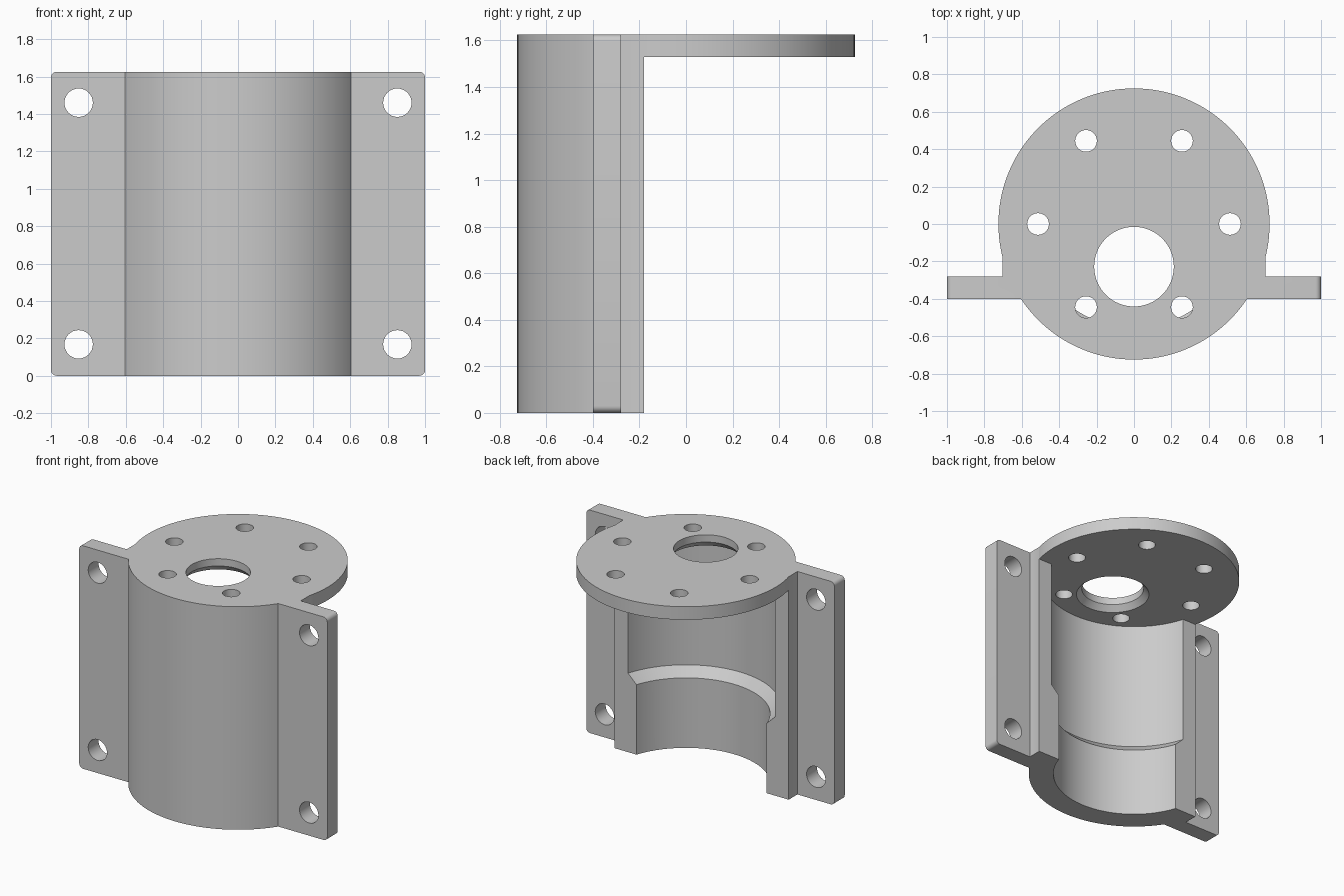
import bpy, bmesh, math
from mathutils import Matrix

cube = bpy.data.objects.get("Cube")
if cube:
    bpy.data.objects.remove(cube, do_unlink=True)

HEIGHT, DISC_BOTTOM = 1.625, 1.53
RADIUS, BACK = 0.725, -0.18

grey = bpy.data.materials.new("plain_grey")
grey.use_nodes = True
colour = (0.6, 0.6, 0.6, 1)
grey.diffuse_color = colour
grey.node_tree.nodes["Principled BSDF"].inputs["Base Color"].default_value = colour


def finish(name, bm):
    bmesh.ops.recalc_face_normals(bm, faces=bm.faces)
    mesh = bpy.data.meshes.new(name)
    bm.to_mesh(mesh)
    bm.free()
    mesh.materials.append(grey)
    obj = bpy.data.objects.new(name, mesh)
    bpy.context.collection.objects.link(obj)
    return obj


def box(name, x0, x1, y0, y1, z0, z1, corner=0):
    """Box, optionally with the four edges along y rounded."""
    bm = bmesh.new()
    bmesh.ops.create_cube(bm, size=1)
    size = Matrix.Diagonal((x1 - x0, y1 - y0, z1 - z0, 1))
    centre = Matrix.Translation(((x0 + x1) / 2, (y0 + y1) / 2, (z0 + z1) / 2))
    bm.transform(centre @ size)
    if corner:
        edges = [e for e in bm.edges
                 if abs(e.verts[0].co.y - e.verts[1].co.y) > 0.01]
        bmesh.ops.bevel(bm, geom=edges, offset=corner, segments=6,
                        profile=0.5, affect='EDGES')
    return finish(name, bm)


def lathe(name, profile, place=Matrix(), sides=48):
    """Closed round solid from (radius, height) pairs."""
    bm = bmesh.new()
    rings = []
    for r, z in profile:
        rings.append([bm.verts.new((r * math.cos(t), r * math.sin(t), z))
                      for t in (2 * math.pi * i / sides for i in range(sides))])
    for low, high in zip(rings, rings[1:]):
        for i in range(sides):
            j = (i + 1) % sides
            bm.faces.new((low[i], low[j], high[j], high[i]))
    bm.faces.new(rings[0][::-1])
    bm.faces.new(rings[-1])
    bm.transform(place)
    return finish(name, bm)


def combine(target, other, operation):
    mod = target.modifiers.new(other.name, 'BOOLEAN')
    mod.object = other
    mod.operation = operation
    mod.solver = 'EXACT'
    bpy.context.view_layer.objects.active = target
    bpy.ops.object.modifier_apply(modifier=mod.name)
    bpy.data.objects.remove(other, do_unlink=True)


# Round body with flat side blocks and a rounded mounting plate
bracket = lathe("mounting_bracket", [(RADIUS, 0), (RADIUS, HEIGHT)], sides=128)
combine(bracket, box("side_blocks", -0.702, 0.702, -0.34, -0.1, 0, HEIGHT), 'UNION')
combine(bracket, box("flange_plate", -1, 1, -0.4, -0.28, 0, HEIGHT, 0.03), 'UNION')

# Open back below the top disc
combine(bracket, box("back_cutter", -1.2, 1.2, BACK, 1, -0.1, DISC_BOTTOM), 'DIFFERENCE')

# Stepped inner bore
bore = [(0.555, -0.1), (0.555, 0.51), (0.62, 0.575), (0.62, DISC_BOTTOM)]
combine(bracket, lathe("bore_cutter", bore, sides=128), 'DIFFERENCE')

# Off-centre shaft hole, chamfered underneath
shaft = [(0.25, 1.45), (0.25, DISC_BOTTOM), (0.213, 1.572), (0.213, 1.75)]
combine(bracket, lathe("shaft_cutter", shaft, Matrix.Translation((0, -0.228, 0)), 64),
        'DIFFERENCE')

# Ring of six screw holes in the disc
for i in range(6):
    a = i * math.pi / 3
    place = Matrix.Translation((0.513 * math.cos(a), 0.513 * math.sin(a), 0))
    combine(bracket, lathe("disc_hole_cutter", [(0.058, 1.4), (0.058, 1.75)], place, 32),
            'DIFFERENCE')

# Four bolt holes through the flanges
for x in (-0.852, 0.852):
    for z in (0.168, 1.46):
        place = Matrix.Translation((x, 0, z)) @ Matrix.Rotation(math.pi / 2, 4, 'X')
        combine(bracket, lathe("flange_hole_cutter", [(0.076, 0.2), (0.076, 0.5)], place, 32),
                'DIFFERENCE')

# Smooth curves, crisp edges
bpy.ops.object.select_all(action='DESELECT')
bracket.select_set(True)
bpy.context.view_layer.objects.active = bracket
bpy.ops.object.shade_smooth_by_angle(angle=math.radians(25))
